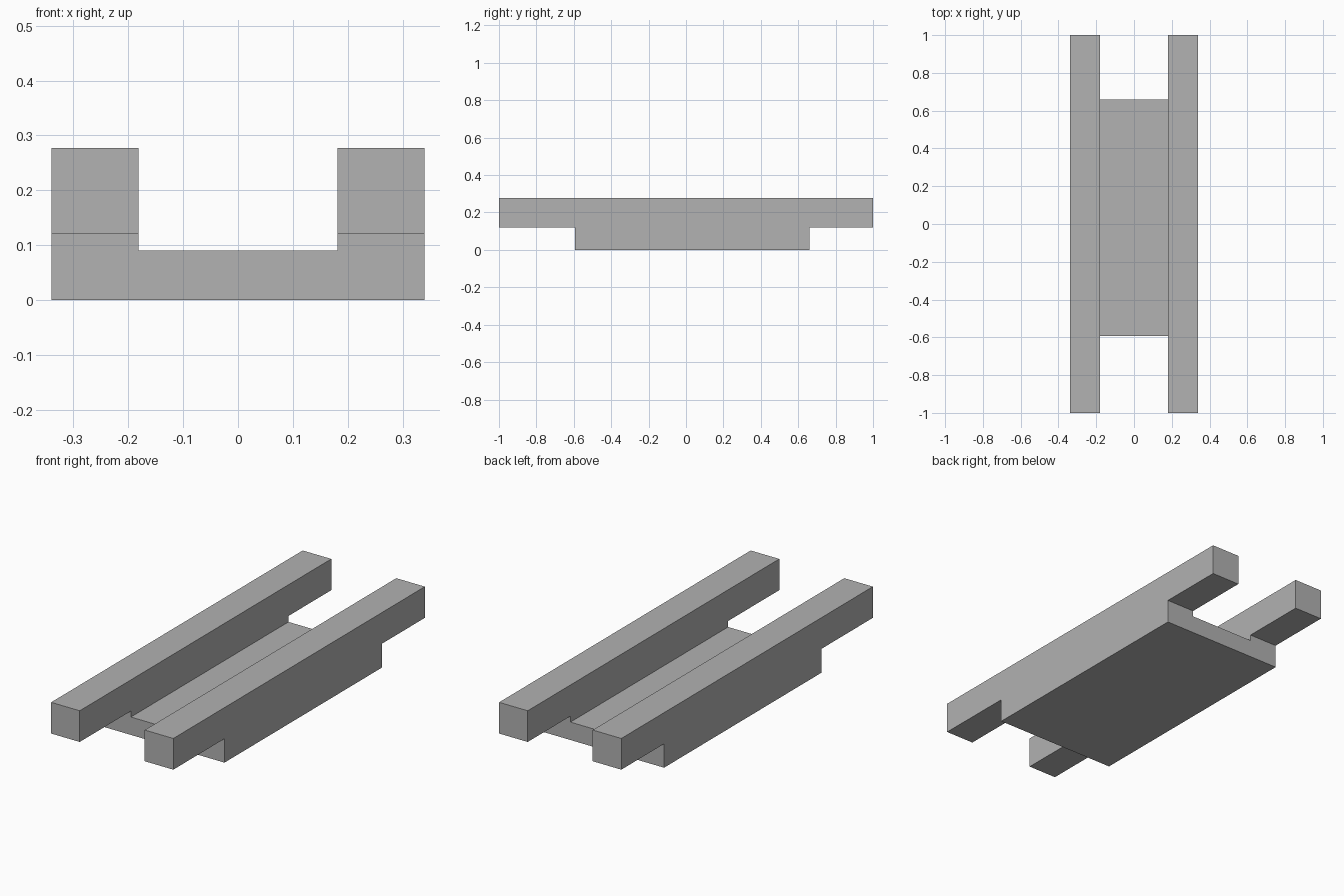
import bpy

cube = bpy.data.objects.get("Cube")
if cube:
    bpy.data.objects.remove(cube, do_unlink=True)

# Main dimensions
HALF_W, CHANNEL, HEIGHT = 0.34, 0.181, 0.277
BED_TOP, RAIL_BOTTOM = 0.09, 0.12
BASE_FRONT, BASE_BACK = -0.593, 0.66

grey = bpy.data.materials.new("plain_grey")
grey.use_nodes = True
colour = (0.445, 0.445, 0.445, 1)
grey.diffuse_color = colour
grey.node_tree.nodes["Principled BSDF"].inputs["Base Color"].default_value = colour


def box(name, low, high):
    """Box between two opposite corners."""
    bpy.ops.mesh.primitive_cube_add(size=1)
    obj = bpy.context.object
    obj.name = name
    obj.location = [(a + b) / 2 for a, b in zip(low, high)]
    obj.scale = [b - a for a, b in zip(low, high)]
    bpy.ops.object.transform_apply(location=True, rotation=False, scale=True)
    return obj


# Solid block that becomes the two rails and the bed
cradle = box("railed_bed", (-HALF_W, -1, 0), (HALF_W, 1, HEIGHT))
cradle.data.materials.append(grey)

# Channel between the rails, and the undercuts below their ends
cutters = [
    box("channel_cutter", (-CHANNEL, -2, BED_TOP), (CHANNEL, 2, 1)),
    box("front_undercut_cutter", (-1, -2, -1), (1, BASE_FRONT, RAIL_BOTTOM)),
    box("back_undercut_cutter", (-1, BASE_BACK, -1), (1, 2, RAIL_BOTTOM)),
]
bpy.context.view_layer.objects.active = cradle
for cutter in cutters:
    cutter.hide_render = True
    cut = cradle.modifiers.new(cutter.name, "BOOLEAN")
    cut.operation = "DIFFERENCE"
    cut.solver = "EXACT"
    cut.object = cutter
    bpy.ops.object.modifier_apply(modifier=cut.name)
    bpy.data.objects.remove(cutter, do_unlink=True)
